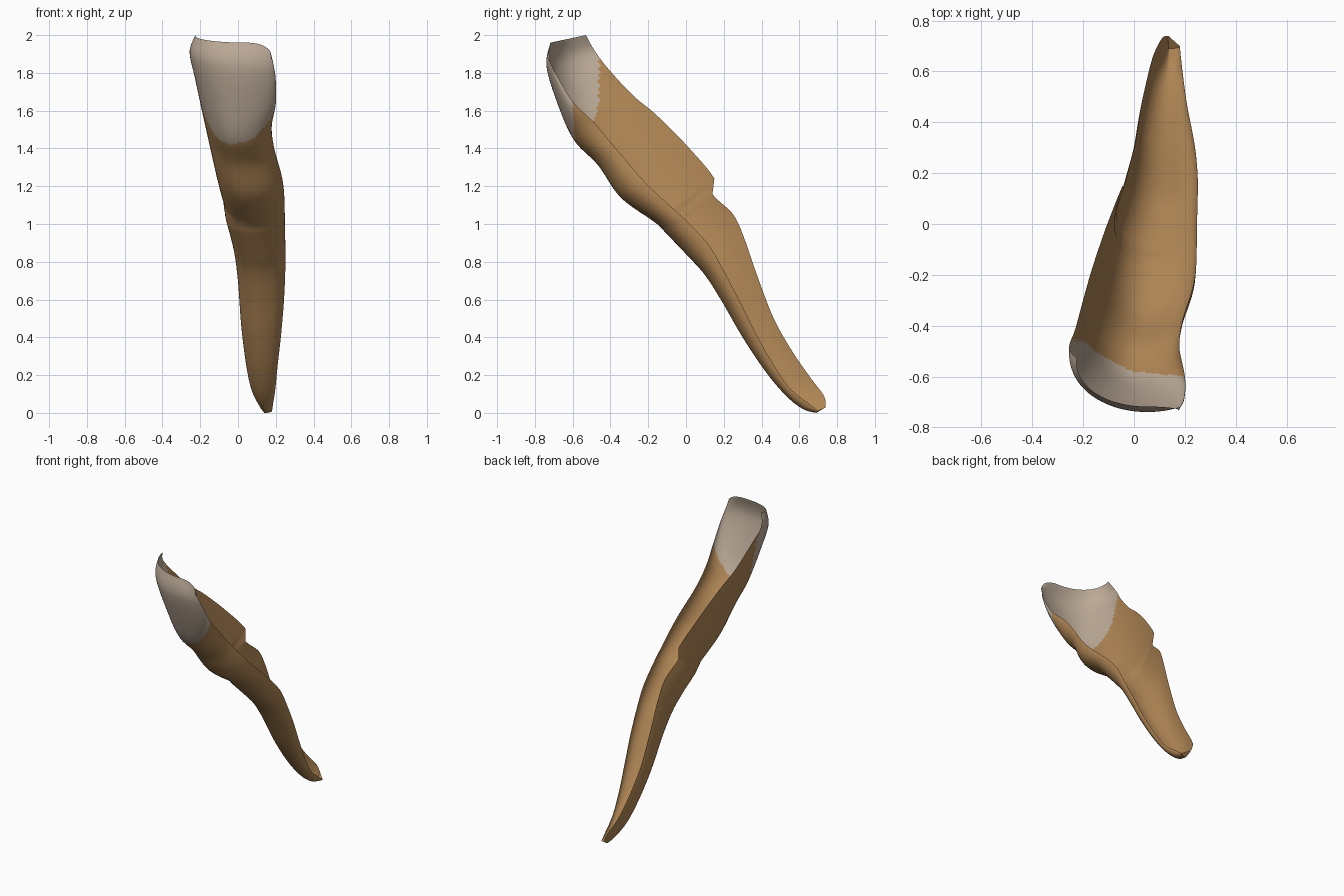
import bpy, bmesh, math
from mathutils import Vector

if "Cube" in bpy.data.objects:
    bpy.data.objects.remove(bpy.data.objects["Cube"])

def material(name, rgb):
    m = bpy.data.materials.new(name)
    m.diffuse_color = (*rgb, 1)
    m.use_nodes = True
    m.node_tree.nodes["Principled BSDF"].inputs["Base Color"].default_value = m.diffuse_color
    return m

# Stations from biting edge to root tip: left rim, keel (front ridge), right rim
STATIONS = [
    ((-.225, -.53, 2.00), (.05, -.718, 1.96), (.175, -.735, 1.885)),
    ((-.255, -.485, 1.92), (.05, -.738, 1.83), (.197, -.68, 1.78)),
    ((-.23, -.41, 1.82), (.03, -.67, 1.61), (.20, -.60, 1.65)),
    ((-.195, -.28, 1.68), (.01, -.59, 1.44), (.178, -.48, 1.53)),
    ((-.16, -.16, 1.58), (.02, -.465, 1.31), (.19, -.38, 1.41)),
    ((-.105, 0, 1.42), (.05, -.345, 1.14), (.237, -.22, 1.225)),
    ((-.045, .15, 1.24), (.075, -.16, 1.005), (.247, -.04, 1.055)),
    ((-.04, .14, 1.16), (.08, -.10, .945), (.247, .01, 1.01)),
    ((-.01, .25, 1.05), (.10, .01, .83), (.25, .12, .89)),
    ((.005, .31, .92), (.11, .10, .73), (.25, .19, .77)),
    ((.015, .365, .76), (.12, .19, .59), (.243, .28, .60)),
    ((.03, .46, .51), (.125, .30, .40), (.228, .37, .42)),
    ((.05, .56, .33), (.13, .42, .22), (.21, .46, .26)),
    ((.075, .66, .185), (.135, .53, .09), (.197, .55, .13)),
    ((.11, .73, .09), (.14, .62, .02), (.185, .65, .05)),
    ((.135, .74, .03), (.14, .69, 0), (.18, .70, .012)),
]
# How far the left wall swells beyond its rim at each station
BULGE = [.04, .04, .04, .06, .13, .26, .45, .43, .45, .38, .3, .3, .3, .3, .25, .2]
STEPS, HALF = 16, 24

def spline(pts, i, t):
    a, b, c, d = (pts[max(0, min(len(pts) - 1, i + k))] for k in (-1, 0, 1, 2))
    return .5 * (2*b + (c - a)*t + (2*a - 5*b + 4*c - d)*t*t + (3*b - a - 3*c + d)*t**3)

def section(left, keel, right, bulge):
    """U-shaped cross-section from left rim round the keel to right rim."""
    out = []
    for k in range(-HALF, HALF + 1):
        ang = abs(k) / HALF * math.pi / 2
        rim = left if k < 0 else right
        b = bulge if k < 0 else .05
        p = keel + (rim - keel) * (1 - math.cos(ang))
        p.x = keel.x + (rim.x - keel.x) * (math.sin(ang) + b * math.sin(2 * ang))
        out.append(p)
    return out

def is_crown(p):
    edge = -.58 - .1 * p.x if p.x > 0 else -.58 + .12 * min(1, -p.x / .2) ** 1.3
    return p.y < edge

# Tooth: open curved shell lofted through the stations
bm = bmesh.new()
lines = [[Vector(s[j]) for s in STATIONS] for j in range(3)]
rows = []
n = len(STATIONS)
for i in range(n - 1):
    for s in range(STEPS + (i == n - 2)):
        t = s / STEPS
        pts = [spline(l, i, t) for l in lines]
        # the left rim steps straight across the notch
        if i == 6:
            pts[0] = lines[0][i].lerp(lines[0][i + 1], t)
        rows.append([bm.verts.new(p) for p in section(*pts, spline(BULGE, i, t))])

for a, b in zip(rows, rows[1:]):
    for k in range(2 * HALF):
        f = bm.faces.new((a[k], b[k], b[k + 1], a[k + 1]))
        f.smooth = True
        f.material_index = int(not is_crown(f.calc_center_median()))

# Root tip cap
tip = bm.faces.new(rows[-1])
tip.material_index = 1

mesh = bpy.data.meshes.new("tooth")
bm.to_mesh(mesh)
bm.free()
mesh.materials.append(material("crown_ivory", (.50, .40, .31)))
mesh.materials.append(material("root_tan", (.43, .235, .09)))
tooth = bpy.data.objects.new("tooth", mesh)
bpy.context.collection.objects.link(tooth)
